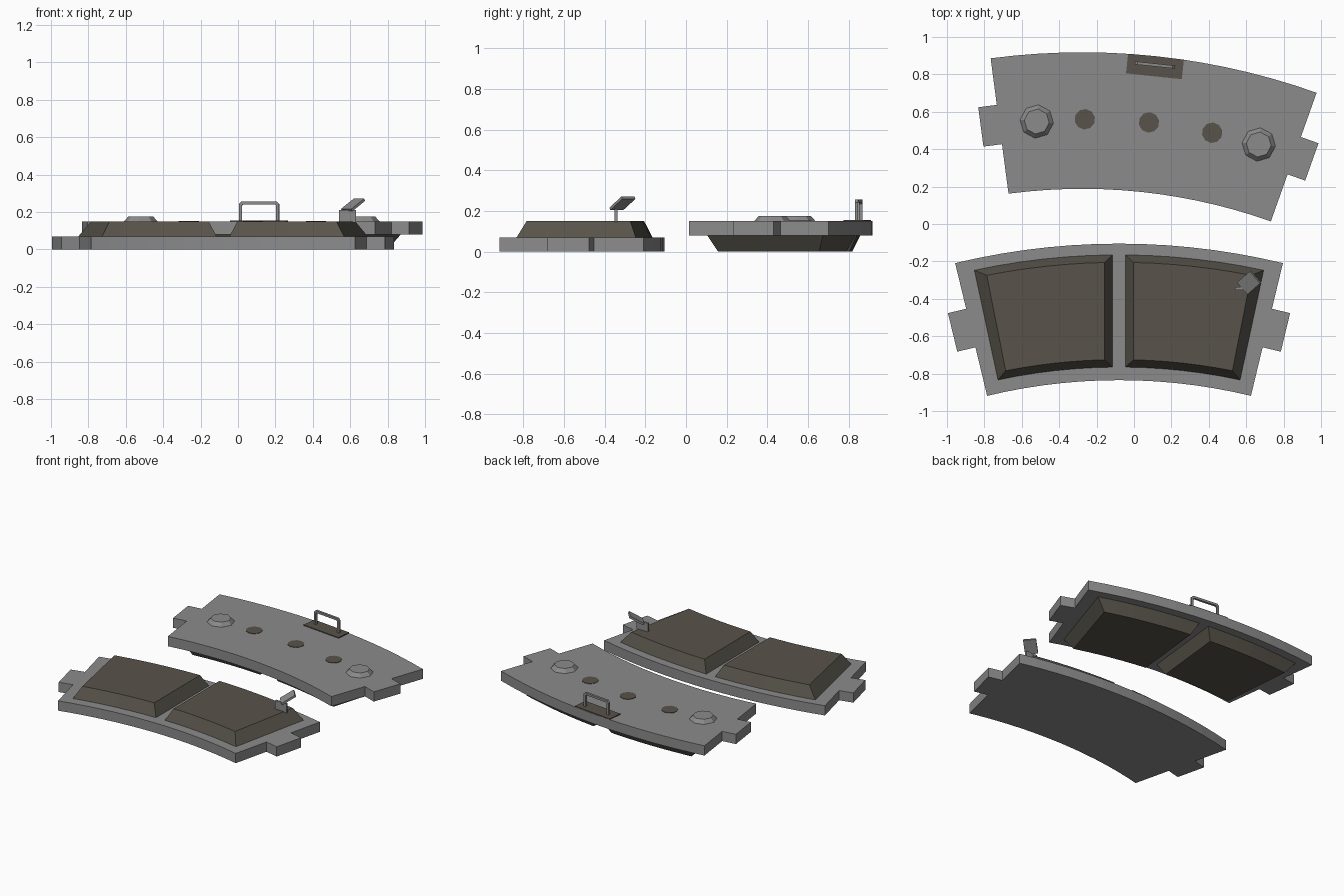
import bpy, bmesh, math
from mathutils import Matrix, Vector

if "Cube" in bpy.data.objects:
    bpy.data.objects.remove(bpy.data.objects["Cube"])


def material(name, rgb):
    m = bpy.data.materials.new(name)
    m.diffuse_color = (*rgb, 1)
    m.use_nodes = True
    m.node_tree.nodes["Principled BSDF"].inputs["Base Color"].default_value = m.diffuse_color
    return m


STEEL = material("grey steel", (0.26, 0.26, 0.265))
FRICTION = material("brown friction", (0.098, 0.088, 0.070))


def add_object(name, bm, mat, matrix):
    bmesh.ops.recalc_face_normals(bm, faces=bm.faces[:])
    me = bpy.data.meshes.new(name)
    bm.to_mesh(me)
    bm.free()
    me.materials.append(mat)
    ob = bpy.data.objects.new(name, me)
    bpy.context.collection.objects.link(ob)
    ob.matrix_world = matrix
    return ob


def loft(name, low, z0, high, z1, mat, matrix):
    """Solid between two outlines with equal point counts."""
    bm = bmesh.new()
    a = [bm.verts.new((x, y, z0)) for x, y in low]
    b = [bm.verts.new((x, y, z1)) for x, y in high]
    bm.faces.new(a)
    bm.faces.new(b)
    n = len(a)
    for i in range(n):
        j = (i + 1) % n
        bm.faces.new((a[i], a[j], b[j], b[i]))
    return add_object(name, bm, mat, matrix)


def polar(r, ang):
    return (r * math.sin(ang), r * math.cos(ang))


def arc(r, a0, a1, n):
    return [polar(r, a0 + (a1 - a0) * i / n) for i in range(n + 1)]


def plate_outline():
    a = math.radians(13.55)
    ux, uy = 0.1 * math.cos(a), -0.1 * math.sin(a)
    ears = []
    for r, out in ((3.489, 0), (3.489, 1), (3.277, 1), (3.277, 0)):
        x, y = polar(r, a)
        ears.append((x + ux * out, y + uy * out))
    left = [(-x, y) for x, y in reversed(ears)]
    return arc(3.74, -a, a, 14) + ears + arc(3.01, a, -a, 14) + left


def block_outline(side, gap, end_deg, r_in, r_out):
    end = math.radians(end_deg)
    pts = (arc(r_out, math.asin(gap / r_out), end, 6)
           + arc(r_in, end, math.asin(gap / r_in), 6))
    return [(side * x, y) for x, y in pts]


def brake_pad(prefix, matrix):
    o = plate_outline()
    loft(prefix + "_backing_plate", o, 0, o, 0.07, STEEL, matrix)
    for side, word in ((-1, "left"), (1, "right")):
        loft(f"{prefix}_{word}_friction_block",
             block_outline(side, 0.035, 12.13, 3.08, 3.68), 0.07,
             block_outline(side, 0.077, 11.2, 3.12, 3.64), 0.15,
             FRICTION, matrix)


def box(name, size, mat, matrix):
    bm = bmesh.new()
    bmesh.ops.create_cube(bm, size=1, matrix=Matrix.Diagonal((*size, 1)))
    return add_object(name, bm, mat, matrix)


def cone(name, x, y, r1, r2, z0, z1, n, mat):
    bm = bmesh.new()
    bmesh.ops.create_cone(bm, cap_ends=True, segments=n, radius1=r1,
                          radius2=r2, depth=z1 - z0)
    return add_object(name, bm, mat,
                      Matrix.Translation((x, y, (z0 + z1) / 2)) @ TURN)


TURN = Matrix.Rotation(math.radians(-6.03), 4, 'Z')

# Front pad faces up, rear pad is turned over
brake_pad("front", Matrix.Translation((-0.08, -3.845, 0)))
brake_pad("rear", Matrix.Translation((-0.277, -2.822, 0.15)) @ TURN
          @ Matrix.Rotation(math.pi, 4, 'Y'))

# Studs and friction plugs on the rear plate
for i, (x, y) in enumerate(((-0.52, 0.548), (0.667, 0.425))):
    cone(f"stud_{i + 1}", x, y, 0.09, 0.067, 0.15, 0.176, 8, STEEL)
for i, (x, y) in enumerate(((-0.263, 0.56), (0.08, 0.543), (0.418, 0.488))):
    cone(f"friction_plug_{i + 1}", x, y, 0.055, 0.055, 0.148, 0.153, 10, FRICTION)

# Clip base and wire loop
clip = Matrix.Translation((0.112, 0.842, 0)) @ TURN
box("clip_base", (0.30, 0.105, 0.008), FRICTION,
    clip @ Matrix.Translation((0, 0, 0.152)))


def arch(w, top, cut):
    return [(-w, 0.15), (-w, top - cut), (-w + cut, top),
            (w - cut, top), (w, top - cut), (w, 0.15)]


loop = arch(0.108, 0.257, 0.014) + arch(0.092, 0.241, 0.006)[::-1]
stand = clip @ Matrix.Translation((0, 0.008, 0)) @ Matrix.Rotation(math.pi / 2, 4, 'X')
loft("clip_loop", loop, -0.008, loop, 0.008, STEEL, stand)

# Wear indicator: upright tab and tilted square flag
box("wear_tab", (0.09, 0.014, 0.066), STEEL, Matrix.Translation((0.585, -0.345, 0.178)))
u = Vector((0.055, -0.062, 0)).normalized()
v = Vector((0.07, 0.06, 0.056)).normalized()
w = u.cross(v)
flag = Matrix((u, v, w)).transposed().to_4x4()
flag.translation = (0.615, -0.313, 0.238)
box("wear_flag", (0.085, 0.106, 0.014), STEEL, flag)
